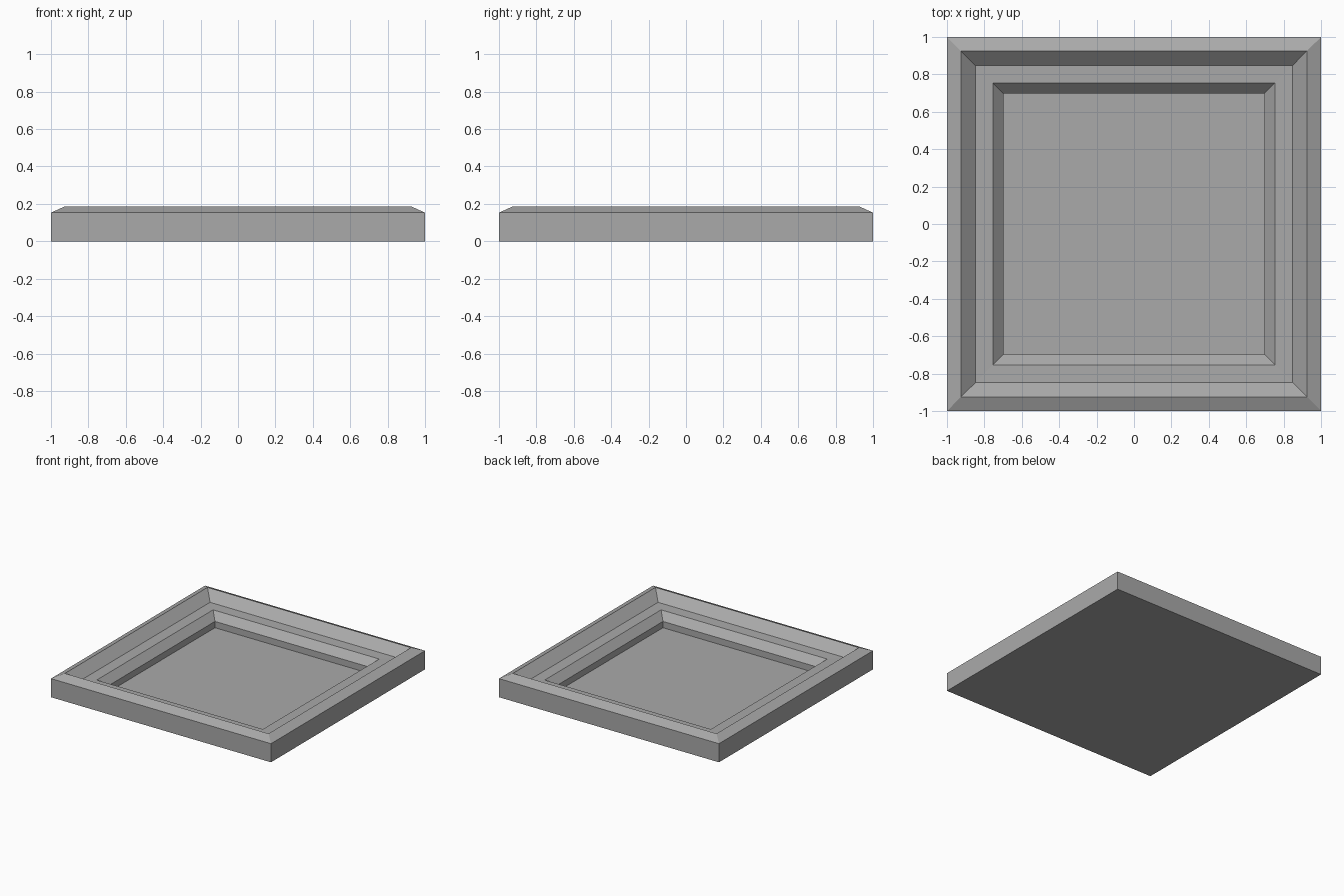
import bpy
import bmesh

cube = bpy.data.objects.get("Cube")
if cube:
    bpy.data.objects.remove(cube, do_unlink=True)

# Single grey material
grey = bpy.data.materials.new("mid_grey")
grey.use_nodes = True
colour = (0.4, 0.4, 0.4, 1.0)
grey.diffuse_color = colour
grey.node_tree.nodes["Principled BSDF"].inputs["Base Color"].default_value = colour

# Cross-section from the outer foot to the recessed floor: (half width, height)
profile = [
    (1.0, 0.0),       # outer foot
    (1.0, 0.153),     # outer wall
    (0.925, 0.187),   # rim ridge
    (0.847, 0.115),   # inner rim slope
    (0.755, 0.113),   # flat ledge
    (0.698, 0.055),   # recess slope
    (0.698, 0.003),   # recess wall down to the thin floor
]
corners = [(-1, -1), (1, -1), (1, 1), (-1, 1)]


def square_ring(bm, half, z):
    return [bm.verts.new((sx * half, sy * half, z)) for sx, sy in corners]


# Tray: concentric square rings bridged together, closed by base and floor
bm = bmesh.new()
rings = [square_ring(bm, half, z) for half, z in profile]
for low, high in zip(rings, rings[1:]):
    for i in range(4):
        j = (i + 1) % 4
        bm.faces.new((low[i], low[j], high[j], high[i]))
bm.faces.new(reversed(rings[0]))
bm.faces.new(rings[-1])
bmesh.ops.recalc_face_normals(bm, faces=bm.faces[:])

mesh = bpy.data.meshes.new("square_tray")
bm.to_mesh(mesh)
bm.free()
mesh.materials.append(grey)
tray = bpy.data.objects.new("square_tray", mesh)
bpy.context.collection.objects.link(tray)
